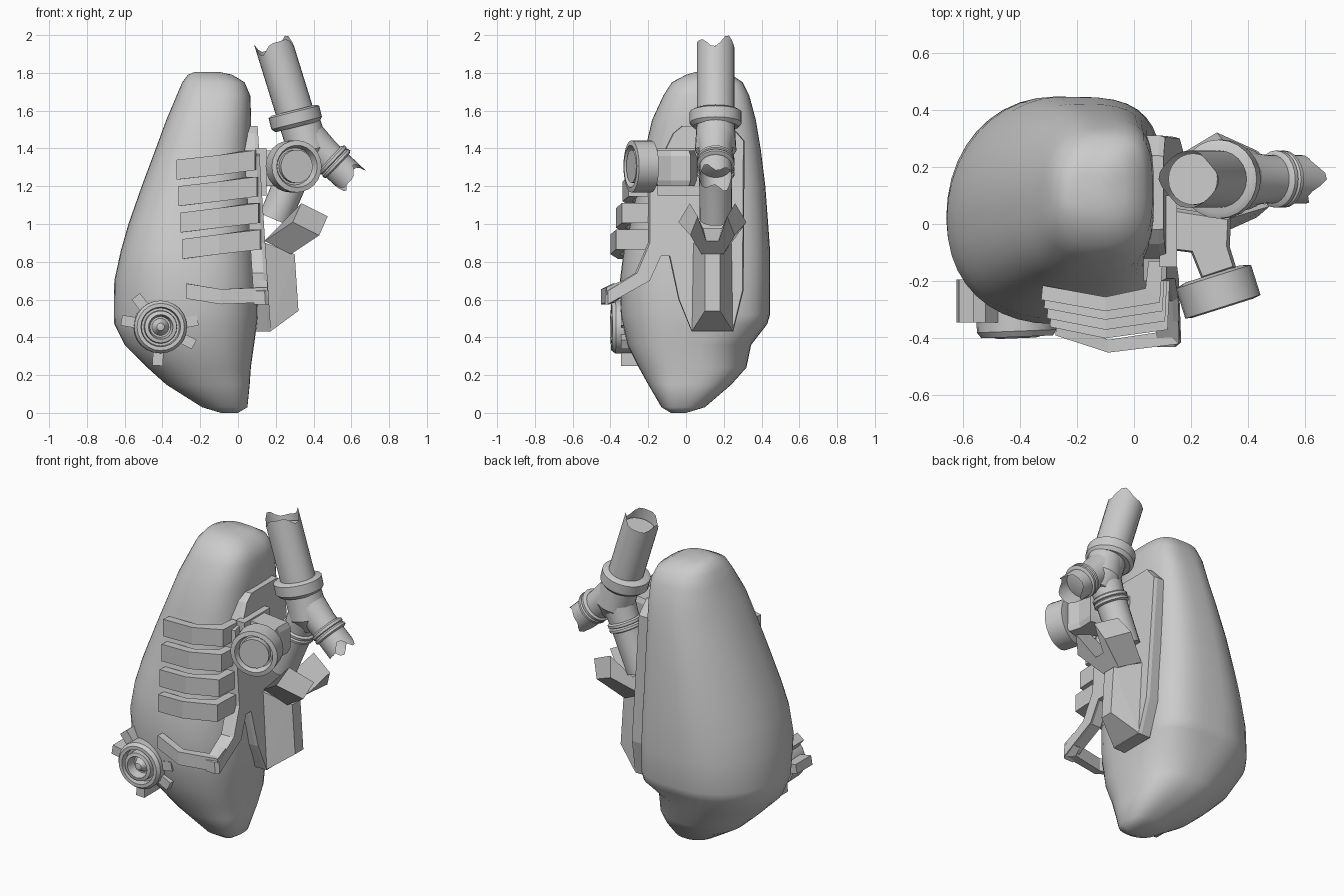
import bpy, bmesh, math
from mathutils import Vector

if "Cube" in bpy.data.objects:
    bpy.data.objects.remove(bpy.data.objects["Cube"])

def finish(name, bm, smooth=None):
    bmesh.ops.remove_doubles(bm, verts=bm.verts, dist=1e-5)
    bmesh.ops.recalc_face_normals(bm, faces=bm.faces)
    me = bpy.data.meshes.new(name)
    bm.to_mesh(me)
    bm.free()
    ob = bpy.data.objects.new(name, me)
    bpy.context.collection.objects.link(ob)
    if smooth:
        bpy.ops.object.select_all(action='DESELECT')
        ob.select_set(True)
        bpy.context.view_layer.objects.active = ob
        bpy.ops.object.shade_smooth_by_angle(angle=math.radians(smooth))
    return ob

def loft(name, rings, smooth=None, cap0=True, cap1=True):
    """Skin a list of equal-length closed rings."""
    bm = bmesh.new()
    vs = [[bm.verts.new(p) for p in r] for r in rings]
    n = len(rings[0])
    for a, b in zip(vs, vs[1:]):
        for i in range(n):
            j = (i + 1) % n
            bm.faces.new((a[i], a[j], b[j], b[i]))
    if cap0:
        bm.faces.new(vs[0][::-1])
    if cap1:
        bm.faces.new(vs[-1])
    return finish(name, bm, smooth)

def lathe(name, origin, axis, profile, n=20, jag=0.0, cap1=True):
    """Revolve (radius, height) pairs about an axis; jag breaks the last ring."""
    o, d = Vector(origin), Vector(axis).normalized()
    u = d.cross(Vector((0, 1, 0)) if abs(d.y) < 0.7 else Vector((0, 0, 1))).normalized()
    v = d.cross(u)
    rings = []
    for k, (r, h) in enumerate(profile):
        ring = []
        for i in range(n):
            a = 2 * math.pi * i / n
            dh = jag * (math.cos(3 * a + 0.6) + 0.5 * math.cos(5 * a)) if k == len(profile) - 1 else 0
            ring.append(o + (u * math.cos(a) + v * math.sin(a)) * r + d * (h + dh))
        rings.append(ring)
    return loft(name, rings, 35, True, cap1)

def hull(name, pts):
    bm = bmesh.new()
    for p in pts:
        bm.verts.new(p)
    bmesh.ops.convex_hull(bm, input=bm.verts)
    bmesh.ops.dissolve_limit(bm, angle_limit=0.02, verts=bm.verts, edges=bm.edges)
    return finish(name, bm)

# Main organic body: z, x min, x max, y min, y max
sections = [(0, -.09, .0, -.08, 0), (.03, -.19, .05, -.13, .1), (.15, -.38, .062, -.2, .24),
            (.24, -.48, .068, -.25, .32), (.36, -.6, .085, -.31, .345), (.47, -.655, .1, -.335, .43),
            (.52, -.657, .105, -.345, .445), (.7, -.655, .105, -.35, .446), (.86, -.62, .095, -.33, .445),
            (1.0, -.58, .085, -.295, .435), (1.2, -.51, .075, -.255, .42), (1.4, -.435, .07, -.215, .395),
            (1.55, -.38, .07, -.18, .37), (1.68, -.325, .065, -.12, .335), (1.75, -.295, .035, -.075, .3),
            (1.79, -.265, -.03, .0, .24), (1.805, -.23, -.1, .05, .17)]
def body_ring(z, x0, x1, y0, y1, n=40):
    cx, cy = (x0 + x1) / 2, y0 + (y1 - y0) * .46
    up = min(1, max(0, (z - .55) / .4))       # blend from belly to shoulders
    back_right = 2.5 if z < .4 else 3.8
    back_left = (2.1 - .2 * up) if z < 1.6 else 2.3
    out = []
    for i in range(n):
        a = 2 * math.pi * i / n
        c, s = math.cos(a), math.sin(a)
        # flatter on the right, rounder on the left
        e = 2 / ((back_right if s > 0 else 2.6) if c > 0 else (back_left if s > 0 else 2.0 + .55 * up))
        out.append((cx + (x1 - x0) / 2 * math.copysign(abs(c) ** e, c),
                    cy + ((y1 - cy) if s > 0 else (cy - y0)) * math.copysign(abs(s) ** e, s), z))
    return out
loft("body", [body_ring(*s) for s in sections], 60)

# Slanted side plate with the forward hook at its lower front
outline = [(-.2, 1.36), (-.12, 1.38), (-.07, 1.48), (-.02, 1.52), (.24, 1.52), (.31, 1.44), (.305, .65),
           (.25, .43), (.03, .43), (-.04, .6), (-.09, .83), (-.14, .83), (-.2, .7), (-.43, .575),
           (-.43, .645), (-.27, .74), (-.2, .9)]
def plate_x(z):
    return .045 + (1.5 - z) * .065
loft("side_plate", [[(plate_x(z) + t, y * k + .1 * (1 - k), z) for y, z in outline]
                    for t, k in ((-.02, 1), (.04, 1), (.06, .97))])

# Front ribs and lower strap: path of outer points, given height and thickness
def band(name, path, h, t):
    rings = []
    for (x, y, z), (nx, ny) in path:
        rings.append([(x, y, z), (x + nx * t, y + ny * t, z),
                      (x + nx * t, y + ny * t, z - h), (x, y, z - h)])
    loft(name, rings)
ribs = [(-.325, 1.34, -.305), (-.315, 1.2, -.335), (-.305, 1.06, -.37), (-.295, .92, -.40)]
for i, (xl, z, y) in enumerate(ribs):
    xr = plate_x(z) + .035
    band(f"rib_{i + 1}", [((xl, y + .04, z), (.1, 1)), ((-.1, y, z + .025), (0, 1)),
                          ((xr, y + .03, z + .05), (-1, 1)), ((xr + .01, -.13, z + .05), (-1, 0))], .105, .05)
band("lower_strap", [((-.275, -.39, .685), (.1, 1)), ((-.09, -.45, .655), (0, 1)),
                     ((.155, -.42, .665), (-1, 1)), ((.155, -.34, .7), (-1, 0))], .08, .045)

# Side wedge and the U-shaped bracket above it
hull("side_wedge", [(.12, y, z) for y in (.03, .25) for z in (.43, .91)]
     + [(.17, .03, .43), (.17, .25, .43)]
     + [(x, y, z) for y in (.1, .18) for x, z in ((.32, .54), (.3, .84))])
half = [(.14, .05, .91), (.29, -.04, 1.01), (.335, .02, 1.11), (.23, .09, .98)]
prof = half + [(x, .28 - y, z) for x, y, z in reversed(half)]
loft("u_bracket", [[(x + k * .14, .14 + (y - .14) * (1 - .35 * k), z - k * .07) for x, y, z in prof]
                   for k in (0, 1)])

# Broken branching pipe
Y = .157
lathe("upper_pipe", (.36, Y, 1.4), (-.31, 0, 1), [(.1, 0), (.1, .57)], 24, .025, False)
lathe("upper_pipe_plug", (.36, Y, 1.4), (-.31, 0, 1), [(.09, .48), (.09, .52)], 24)
lathe("upper_collar", (.315, Y, 1.515), (-.25, 0, 1), [(.12, 0), (.138, .02), (.138, .08), (.12, .09)], 24)
lathe("pipe_neck", (.38, Y, 1.37), (-.27, 0, 1), [(.06, -.06), (.11, .02), (.1, .18)], 24)
lathe("right_branch", (.36, Y, 1.465), (.74, 0, -.7), [(.1, 0), (.085, .14), (.085, .32)], 24, .025, False)
lathe("left_branch", (.36, Y, 1.42), (-.42, 0, -1), [(.1, 0), (.088, .12), (.085, .43)], 24)
rings = [("right_ring", (.51, Y, 1.33), (.74, 0, -.7)), ("left_ring", (.302, Y, 1.28), (-.42, 0, -1))]
for name, o, d in rings:
    lathe(name, o, d, [(.085, -.03), (.1, -.02), (.1, -.005), (.092, 0), (.1, .008), (.1, .022), (.085, .03)], 24)

# Forward lamp on a faceted arm
arm = [(.12, .06), (.34, .025), (.335, -.08), (.36, -.16), (.24, -.2), (.2, -.1), (.12, -.09)]
loft("lamp_arm", [[(.24 + (x - .24) * k, -.06 + (y + .06) * k, z) for x, y in arm]
                  for z, k in ((1.2, .88), (1.23, 1), (1.36, 1), (1.39, .88))])
lathe("lamp", (.275, -.175, 1.305), (.3, -.95, 0),
      [(.1, 0), (.138, .01), (.138, .12), (.112, .125), (.098, .085), (.088, .085), (.088, .12), (0, .12)], 24)
hull("arm_base", [(x, y, z) for x in (.09, .15) for y in (-.15, .1) for z in (1.15, 1.4)])

# Round nozzle at the lower left, with clamps around it
C = Vector((-.415, -.245, .455))
AX = Vector((.04, -1, 0))
lathe("nozzle", C, AX, [(.14, 0), (.14, .13), (.125, .15), (.105, .15), (.1, .11), (.088, .11), (.085, .15),
                        (.065, .155), (.055, .1), (.045, .1), (.02, .145), (0, .15)], 24)
for i, deg in enumerate((128, 170, 267, 333, 10)):
    a = math.radians(deg)
    r, t = Vector((math.cos(a), 0, math.sin(a))), Vector((-math.sin(a), 0, math.cos(a)))
    hull(f"nozzle_clamp_{i + 1}", [C + r * p + t * q + Vector((0, y, 0))
                                   for p in (.12, .205) for q in (-.028, .028) for y in (.05, -.1)])
